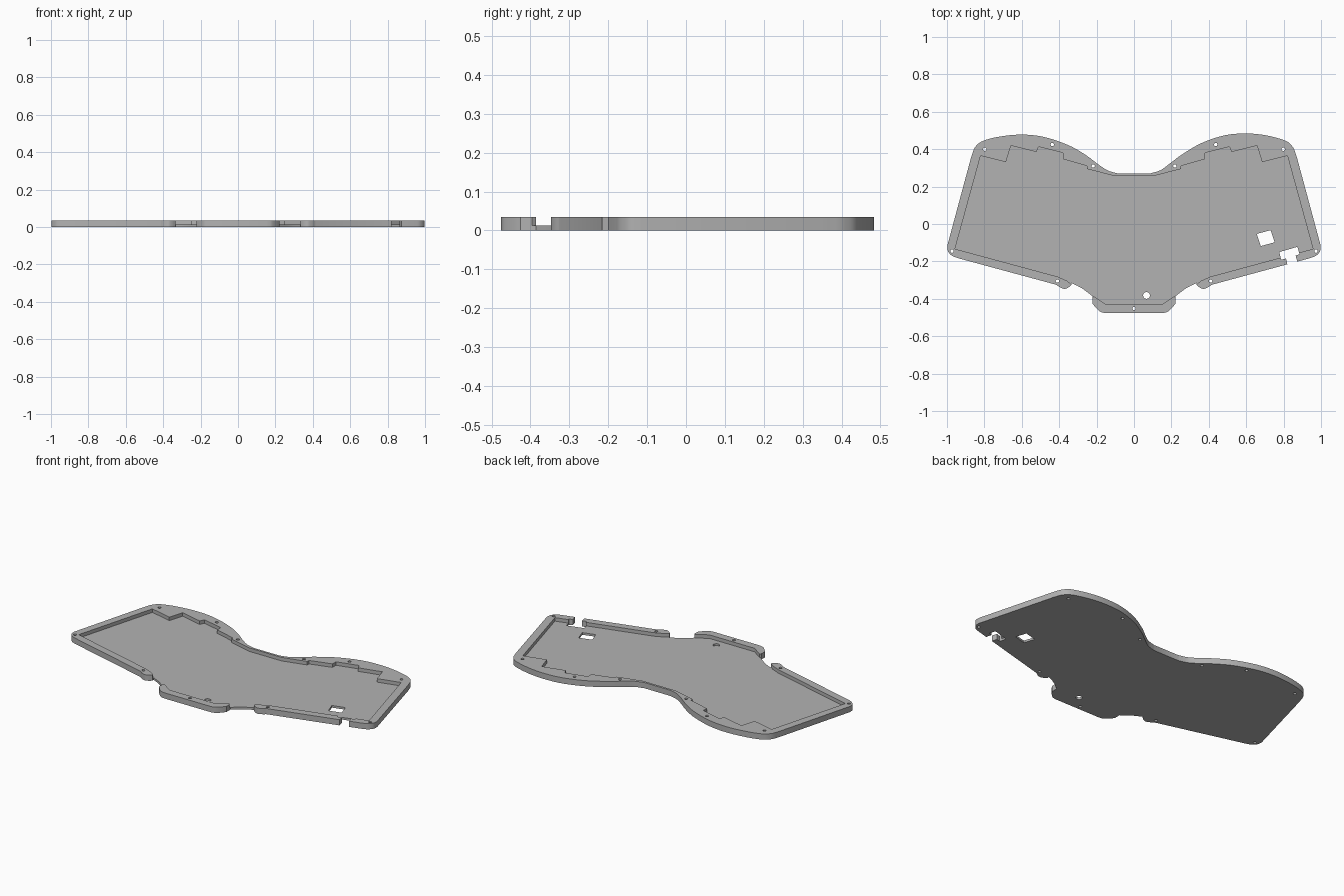
import bpy, bmesh, math
from mathutils import Vector

if "Cube" in bpy.data.objects:
    bpy.data.objects.remove(bpy.data.objects["Cube"])

HEIGHT, FLOOR = 0.034, 0.013


def spline(pts, steps=8):
    """Catmull-Rom curve through the points."""
    p = [Vector(q) for q in pts]
    p = [2 * p[0] - p[1]] + p + [2 * p[-1] - p[-2]]
    out = []
    for i in range(1, len(p) - 2):
        a, b, c, d = p[i - 1:i + 3]
        for k in range(steps):
            t = k / steps
            v = 0.5 * (2 * b + (c - a) * t + (2 * a - 5 * b + 4 * c - d) * t * t
                       + (3 * b - a - 3 * c + d) * t ** 3)
            out.append((v.x, v.y))
    return out + [tuple(pts[-1])]


def flip(pts):
    return [(-x, y) for x, y in reversed(pts)]


def add_prism(bm, pts, z0, z1):
    face = bm.faces.new([bm.verts.new((x, y, z0)) for x, y in pts])
    ext = bmesh.ops.extrude_face_region(bm, geom=[face])
    top = [g for g in ext["geom"] if isinstance(g, bmesh.types.BMVert)]
    bmesh.ops.translate(bm, vec=(0, 0, z1 - z0), verts=top)
    bmesh.ops.recalc_face_normals(bm, faces=bm.faces[:])


def make(name, prisms):
    bm = bmesh.new()
    for pts, z0, z1 in prisms:
        add_prism(bm, pts, z0, z1)
    me = bpy.data.meshes.new(name)
    bm.to_mesh(me)
    bm.free()
    ob = bpy.data.objects.new(name, me)
    bpy.context.collection.objects.link(ob)
    return ob


def circle(x, y, r, n=20):
    return [(x + r * math.cos(2 * math.pi * i / n), y + r * math.sin(2 * math.pi * i / n))
            for i in range(n)]


# outer outline: top edge with two humps, rounded sides, stepped front edge
top_left = spline([(-0.87, 0.36), (-0.85, 0.41), (-0.81, 0.443), (-0.72, 0.467), (-0.6, 0.478),
                   (-0.48, 0.465), (-0.35, 0.421), (-0.26, 0.37), (-0.19, 0.318),
                   (-0.14, 0.286), (-0.085, 0.27)])
top_right = flip(spline([(-0.87, 0.36), (-0.85, 0.41), (-0.81, 0.445), (-0.7, 0.475),
                         (-0.59, 0.484), (-0.48, 0.473), (-0.36, 0.432), (-0.26, 0.374),
                         (-0.19, 0.322), (-0.14, 0.287), (-0.085, 0.27)]))
corner = spline([(-0.94, -0.183), (-0.973, -0.17), (-0.995, -0.145), (-0.998, -0.115)], 6)
nub = spline([(-0.415, -0.325), (-0.395, -0.339), (-0.372, -0.347), (-0.352, -0.34),
              (-0.335, -0.327)], 5)
gap = spline([(-0.335, -0.315), (-0.28, -0.343), (-0.222, -0.386)], 5)
bump = spline([(-0.222, -0.425), (-0.205, -0.447), (-0.18, -0.469), (-0.155, -0.476)], 5)
front_right = flip(nub + gap + bump)
outline = (top_left + top_right + flip(corner) + front_right
           + nub + gap + bump)
# order: top, right corner, right front (outside to centre), left front (centre to outside), left corner
outline = (top_left + top_right + flip(corner)
           + [(-x, y) for x, y in nub + gap + bump]
           + list(reversed(nub + gap + bump)) + corner)
case = make("case_tray", [(outline, 0, HEIGHT)])

# pocket: stepped key-cluster edge, open through the two front gaps
half = [(0.107, 0.257), (0.25, 0.294), (0.25, 0.31), (0.38, 0.347), (0.38, 0.38), (0.51, 0.413),
        (0.522, 0.385), (0.658, 0.419), (0.685, 0.331), (0.82, 0.365), (0.957, -0.133),
        (0.41, -0.281), (0.36, -0.303), (0.335, -0.322), (0.325, -0.38), (0.24, -0.42),
        (0.215, -0.386), (0.15, -0.43)]
pocket = make("pocket_cutter", [(half + flip(half), FLOOR, 0.08)])

# through cuts: screw holes, reset hole, switch window and cable port
screws = [(s * x, y) for s in (-1, 1) for x, y in
          [(0.798, 0.40), (0.437, 0.425), (0.218, 0.31), (0.973, -0.145), (0.41, -0.305)]]
screws.append((0, -0.452))
cuts = [circle(x, y, 0.009) for x, y in screws]
cuts.append(circle(0.067, -0.382, 0.018, 28))
cuts.append([(0.656, -0.053), (0.731, -0.033), (0.752, -0.098), (0.678, -0.118)])
cuts.append([(0.777, -0.15), (0.874, -0.122), (0.885, -0.161), (0.864, -0.169), (0.88, -0.225),
             (0.825, -0.24), (0.813, -0.184), (0.787, -0.191)])
holes = make("hole_cutter", [(c, -0.03, 0.09) for c in cuts])

for cutter in (pocket, holes):
    mod = case.modifiers.new("cut", "BOOLEAN")
    mod.operation, mod.solver, mod.object = "DIFFERENCE", "EXACT", cutter
bpy.context.view_layer.update()
dg = bpy.context.evaluated_depsgraph_get()
result = bpy.data.meshes.new_from_object(case.evaluated_get(dg))
case.modifiers.clear()
case.data = result
for cutter in (pocket, holes):
    bpy.data.objects.remove(cutter)

# plain grey plastic
grey = bpy.data.materials.new("grey_plastic")
grey.diffuse_color = (0.45, 0.45, 0.45, 1)
grey.use_nodes = True
grey.node_tree.nodes["Principled BSDF"].inputs["Base Color"].default_value = grey.diffuse_color
case.data.materials.clear()
case.data.materials.append(grey)

bpy.context.view_layer.objects.active = case
case.select_set(True)
bpy.ops.object.shade_smooth_by_angle(angle=math.radians(30))
